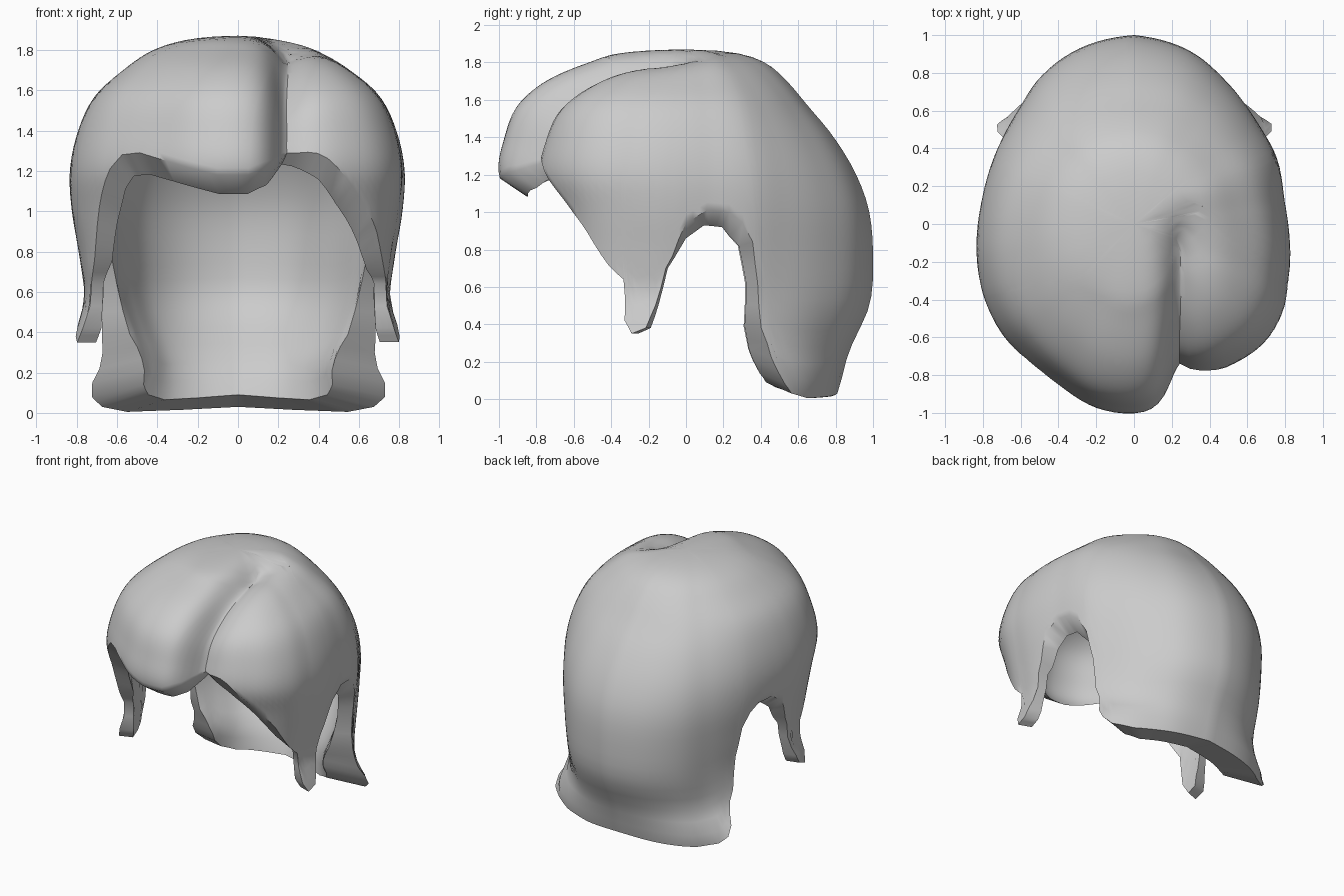
import bpy, bmesh, math
from mathutils import Vector

if "Cube" in bpy.data.objects:
    bpy.data.objects.remove(bpy.data.objects["Cube"])


def lerp_keys(keys, v):
    """Smooth (Catmull-Rom style) lookup in sorted (position, value) keys."""
    if v <= keys[0][0]:
        return keys[0][1]
    for i in range(len(keys) - 1):
        (a, p), (b, q) = keys[i], keys[i + 1]
        if v <= b:
            a0, p0 = keys[max(i - 1, 0)]
            b1, q1 = keys[min(i + 2, len(keys) - 1)]
            t = (v - a) / (b - a)
            m0 = (q - p0) / (b - a0) * (b - a)
            m1 = (q1 - p) / (b1 - a) * (b - a)
            return ((2*t**3 - 3*t*t + 1) * p + (t**3 - 2*t*t + t) * m0
                    + (3*t*t - 2*t**3) * q + (t**3 - t*t) * m1)
    return keys[-1][1]


def smooth(a, b, v):
    t = min(1, max(0, (v - a) / (b - a)))
    return t * t * (3 - 2 * t)


def window(a, b, c, d, v):
    return smooth(a, b, v) * (1 - smooth(c, d, v))


TOP = 1.87

# Widest outline seen from above, (x, y), from the back round the left side and front
OUTLINE = [(0, 1), (-.3, .93), (-.5, .79), (-.63, .6), (-.75, .35), (-.81, .1),
           (-.83, -.2), (-.79, -.4), (-.7, -.58), (-.58, -.71), (-.4, -.85),
           (-.2, -.97), (0, -1), (.2, -.95), (.36, -.85), (.52, -.76), (.7, -.62),
           (.79, -.46), (.82, -.27), (.8, .1), (.76, .36), (.66, .55),
           (.5, .76), (.3, .92), (0, 1)]
radius_keys = []
for i, (x, y) in enumerate(OUTLINE):
    ang = math.degrees(math.atan2(x, -y))
    ang = -180 if i == 0 else 180 if i == len(OUTLINE) - 1 else ang
    radius_keys.append((ang, math.hypot(x, y)))

# Fraction of the outline reached at each height, for front, side and back
HEIGHTS = [1.87, 1.85, 1.8, 1.7, 1.57, 1.4, 1.2, 1.0, .75, .5, .25, .1, 0]
FRONT = [0, .35, .52, .75, .9, .97, 1, .9, .86, .85, .85, .85, .85]
SIDE = [0, .3, .5, .68, .85, .95, 1, .99, .94, .91, 1.0, 1.17, 1.17]
BACK = [0, .27, .42, .54, .65, .79, .91, .98, 1, .98, .87, .83, .8]


def profile(values):
    return [(math.sqrt(TOP - z), h) for z, h in zip(HEIGHTS, values)]


FRONT, SIDE, BACK = profile(FRONT), profile(SIDE), profile(BACK)

# Lower rim as (angle from the front, height): fringe, sideburn, ear arch, nape
CREASE, CREASE_Z, CREASE_X = 18.2, 1.32, .29
SIDE_RIM = [(65.5, .64), (67, .42), (70, .35), (75, .38), (78, .5), (82, .7),
            (90, .86), (98, .93), (106, .92), (112, .82), (115, .62), (116.5, .38),
            (121, .22), (126, .08), (130, .03), (140, .005), (160, .015), (180, .03)]
FRINGE = [(-60, .75), (-52, .95), (-44, 1.13), (-39, 1.2), (-32, 1.21), (-22, 1.17),
          (-6, 1.1), (3, 1.1), (10, 1.16), (15, 1.26), (CREASE, CREASE_Z)]
LOCK = [(30, 1.19), (42, 1.0), (55, .78)]
RIM = [(-a, z) for a, z in reversed(SIDE_RIM)] + FRINGE + LOCK + SIDE_RIM


def radius(ang, z):
    s = math.sqrt(max(0, TOP - z))
    c2 = math.cos(math.radians(ang)) ** 2
    ends = FRONT if abs(ang) < 90 else BACK
    return lerp_keys(radius_keys, ang) * (
        c2 * lerp_keys(ends, s) + (1 - c2) * lerp_keys(SIDE, s))


def row_height(zr, t):
    return TOP - (TOP - zr) * t ** 1.6


def bend(ang, t):
    """Turn the columns so that one of them runs along the parting."""
    r = radius(25, row_height(CREASE_Z, t))
    for _ in range(3):
        target = math.degrees(math.asin(min(.95, CREASE_X / max(r, .01))))
        r = radius(target, row_height(CREASE_Z, t))
    shift = (target - CREASE) * (1 - smooth(.9, 1, t))
    if -120 < ang <= CREASE:
        return ang + shift * (ang + 120) / (CREASE + 120)
    if CREASE < ang < 150:
        return ang + shift * (150 - ang) / (150 - CREASE)
    return ang


def surface(col, zr, t):
    """Point on the outside of the hair for a column and row."""
    z, ang, a = row_height(zr, t), bend(col, t), abs(col)
    rad = math.radians(ang)
    r = radius(ang, z)
    # sideburn tips flare out
    r += .035 * window(60, 64, 80, 86, a) * smooth(.6, .42, z)
    x, y = r * math.sin(rad), -r * math.cos(rad)
    # parting groove between the swept fringe and the right lock
    d = x - CREASE_X
    g = math.exp(-(d / .12) ** 2) if d < 0 else math.exp(-d / .1)
    k = 1 - (.13 + .03 * smooth(-.4, -.8, y)) * g * smooth(.18, -.2, y)
    return Vector((x * k, y * k, 1 + (z - 1) * k))


def outer_point(col, zr, t):
    """Outside: its rim sits above or behind the inner rim, giving a slanted edge."""
    a = abs(col)
    lift = .08 * (1 - smooth(50, 62, a)) * (.3 + .7 * smooth(0, 10, abs(col - CREASE)))
    lift += .08 * window(83, 90, 108, 114, a)
    back = 4 * window(104, 112, 118, 125, a) * smooth(.5, 1, t)
    return surface(col + math.copysign(back, col), zr + lift, t)


def inner_point(col, zr, t):
    """Inside: offset towards the head, thicker in the nape and thin at the sideburns."""
    a = abs(col)
    nape = smooth(106, 120, a)
    p = surface(col + math.copysign(4 * nape * smooth(.5, 1, t) * (1 - smooth(130, 170, a)), col),
                zr + .06 * smooth(114, 124, a), t)
    low = smooth(.65, .1, p.z)
    thick = .1 + .16 * nape * low
    thick -= .035 * window(60, 65, 80, 86, a) * window(.42, .55, .7, .9, p.z)
    d = p - Vector((0, 0, max(.95, p.z) if p.z < .95 else .95))
    if p.z < .95:
        d = Vector((p.x, p.y, 0))
    return p - d.normalized() * thick


# Columns follow the rim so steep edges stay clean
columns = []
for (a0, z0), (a1, z1) in zip(RIM, RIM[1:]):
    n = max(2, math.ceil((a1 - a0) / 3))
    columns += [(a0 + (a1 - a0) * i / n, z0 + (z1 - z0) * i / n) for i in range(n)]

# Hair cap: outer skin, inner skin and the rim between them
ROWS = 32
bm = bmesh.new()


def skin(point, top):
    pole = bm.verts.new((0, 0, top))
    grid = [[bm.verts.new(point(c, zr, j / ROWS)) for j in range(1, ROWS + 1)]
            for c, zr in columns]
    for a, b in zip(grid, grid[1:] + grid[:1]):
        bm.faces.new((pole, a[0], b[0]))
        for j in range(ROWS - 1):
            bm.faces.new((a[j], a[j + 1], b[j + 1], b[j]))
    return [line[-1] for line in grid]


outer = skin(outer_point, TOP)
inner = skin(inner_point, TOP - .1)
for i in range(len(outer)):
    bm.faces.new((outer[i - 1], outer[i], inner[i], inner[i - 1]))
bmesh.ops.recalc_face_normals(bm, faces=bm.faces)
mesh = bpy.data.meshes.new("hair_cap")
bm.to_mesh(mesh)
bm.free()
hair = bpy.data.objects.new("hair_cap", mesh)
bpy.context.collection.objects.link(hair)

mat = bpy.data.materials.new("plain_grey")
mat.diffuse_color = (.6, .6, .6, 1)
mat.use_nodes = True
mat.node_tree.nodes["Principled BSDF"].inputs["Base Color"].default_value = mat.diffuse_color
mesh.materials.append(mat)

bpy.context.view_layer.objects.active = hair
hair.select_set(True)
bpy.ops.object.shade_smooth_by_angle(angle=math.radians(50))
